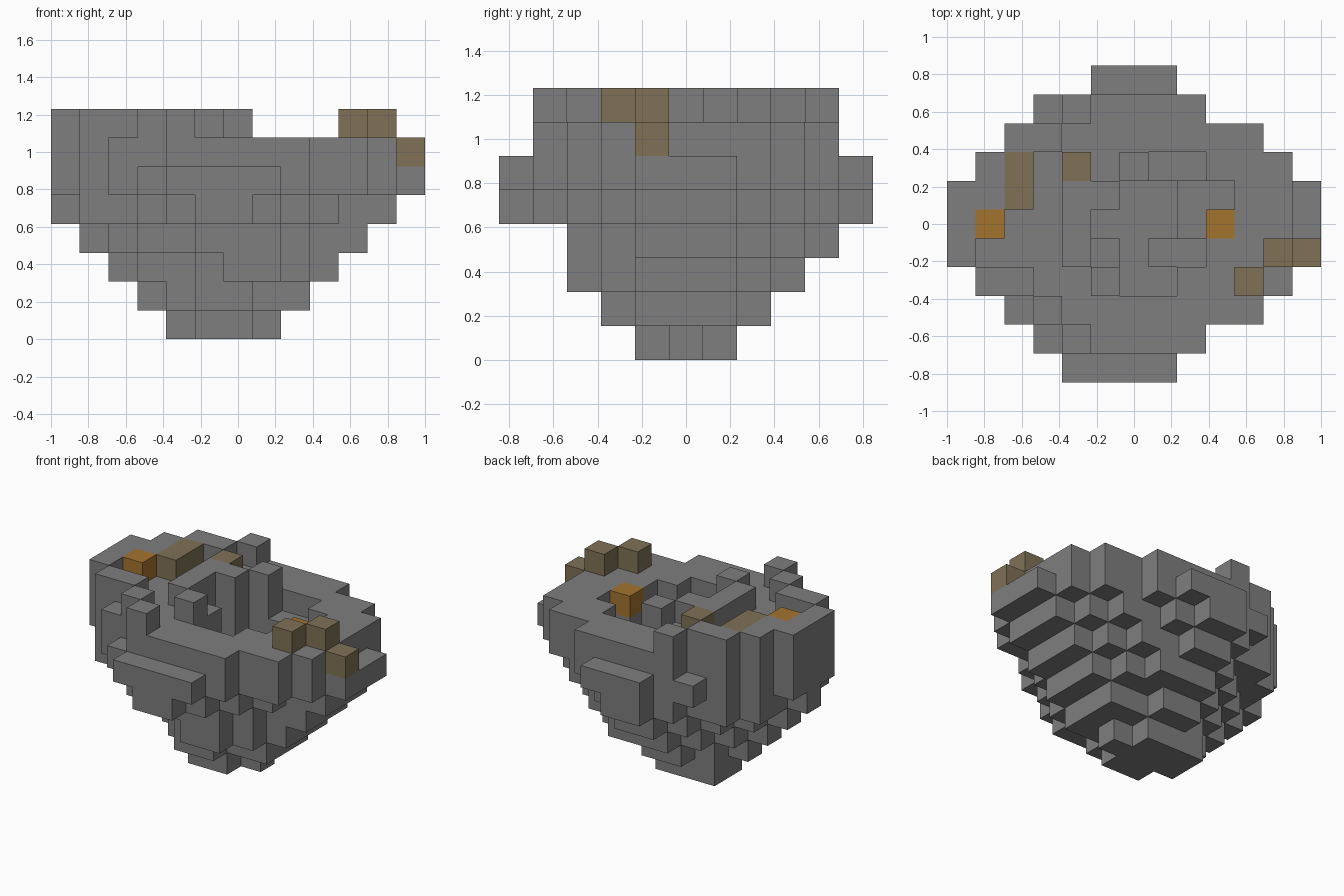
import bpy
import bmesh
from mathutils import Vector

S = 2 / 13                     # block size
ORIGIN = Vector((6.5, 5.5, 0))  # block-grid centre

if "Cube" in bpy.data.objects:
    bpy.data.objects.remove(bpy.data.objects["Cube"])


def material(name, color):
    m = bpy.data.materials.new(name)
    m.use_nodes = True
    m.diffuse_color = (*color, 1)
    m.node_tree.nodes["Principled BSDF"].inputs["Base Color"].default_value = (*color, 1)
    return m


def block(x, y, z):
    """Cells of a box given as inclusive ranges."""
    return {(i, j, k) for i in range(x[0], x[1] + 1)
            for j in range(y[0], y[1] + 1) for k in range(z[0], z[1] + 1)}


def column(i, j, low, high):
    return block((i, i), (j, j), (low, high))


# Tapering boulder: each layer lists its x span by distance from the middle row
LAYERS = [
    [(4, 7), (4, 6)],
    [(3, 8), (4, 8), (5, 6)],
    [(2, 9), (3, 9), (4, 8), (5, 7)],
    [(1, 10), (2, 10), (3, 9), (4, 8)],
    [(0, 11), (1, 11), (1, 10), (2, 9), (4, 7), (5, 6)],
    [(0, 12), (0, 12), (1, 11), (2, 10), (3, 8), (4, 7)],
    [(0, 11), (0, 11), (1, 11), (2, 10), (3, 8)],
]
rock = set()
for k, spans in enumerate(LAYERS):
    for d, span in enumerate(spans):
        for j in {5 - d, 5 + d}:
            rock |= block(span, (j, j), (k, k))
rock |= block((5, 6), (9, 9), (3, 3))

# Chips missing from the outline
for chip in [(4, 4, 0), (5, 2, 2), (4, 3, 2), (4, 2, 3), (8, 2, 3), (9, 3, 3),
             (2, 2, 4), (9, 2, 4), (10, 3, 4), (4, 10, 5), (3, 1, 6), (3, 9, 6)]:
    rock.discard(chip)

# Crater: deep middle, then shallower ledges around it
rock -= block((5, 7), (5, 6), (4, 6))
rock -= block((6, 6), (3, 4), (4, 6))
rock -= column(7, 3, 4, 6)
rock -= block((8, 8), (5, 6), (5, 6))
rock -= column(9, 6, 5, 6)
rock -= block((7, 8), (4, 4), (6, 6))
rock -= block((7, 8), (7, 7), (6, 6))

# Raised rim on one side
rock |= block((0, 0), (4, 6), (7, 7))
rock |= block((1, 2), (3, 3), (7, 7))
rock |= block((1, 1), (6, 7), (7, 7))
rock |= block((2, 3), (8, 8), (7, 7))
for i, j in [(3, 2), (4, 1), (4, 9)]:
    rock |= column(i, j, 7, 7)

# Ridge and pillars inside the crater
rock |= block((4, 4), (4, 6), (7, 7))
rock |= column(5, 6, 4, 7) | column(6, 7, 4, 7) | column(5, 3, 7, 7)

# Ore blocks
tan_ore = {(10, 3, 7), (11, 4, 7), (12, 4, 6), (4, 7, 7), (2, 6, 7), (2, 7, 7)}
bright_ore = {(1, 5, 7), (9, 5, 6)}
rock -= tan_ore | bright_ore
solid = rock | tan_ore | bright_ore


def build(name, cells, mat):
    """Mesh only the exposed sides of the cells."""
    bm = bmesh.new()
    for c in sorted(cells):
        for axis in range(3):
            for sign in (-1, 1):
                n = Vector((0, 0, 0))
                n[axis] = sign
                if tuple(int(a + b) for a, b in zip(c, n)) in solid:
                    continue
                u = Vector((0, 0, 0))
                u[(axis + 1) % 3] = 0.5
                v = n.cross(u)
                mid = Vector(c) + Vector((0.5, 0.5, 0.5)) + n / 2 - ORIGIN
                corners = (mid - u - v, mid + u - v, mid + u + v, mid - u + v)
                bm.faces.new([bm.verts.new(p * S) for p in corners])
    bmesh.ops.remove_doubles(bm, verts=bm.verts, dist=0.001)
    mesh = bpy.data.meshes.new(name)
    bm.to_mesh(mesh)
    bm.free()
    mesh.materials.append(mat)
    bpy.context.collection.objects.link(bpy.data.objects.new(name, mesh))


build("rock", rock, material("stone grey", (0.21, 0.21, 0.21)))
build("tan_ore", tan_ore, material("dull tan", (0.215, 0.165, 0.092)))
build("bright_ore", bright_ore, material("ore orange", (0.37, 0.175, 0.028)))
